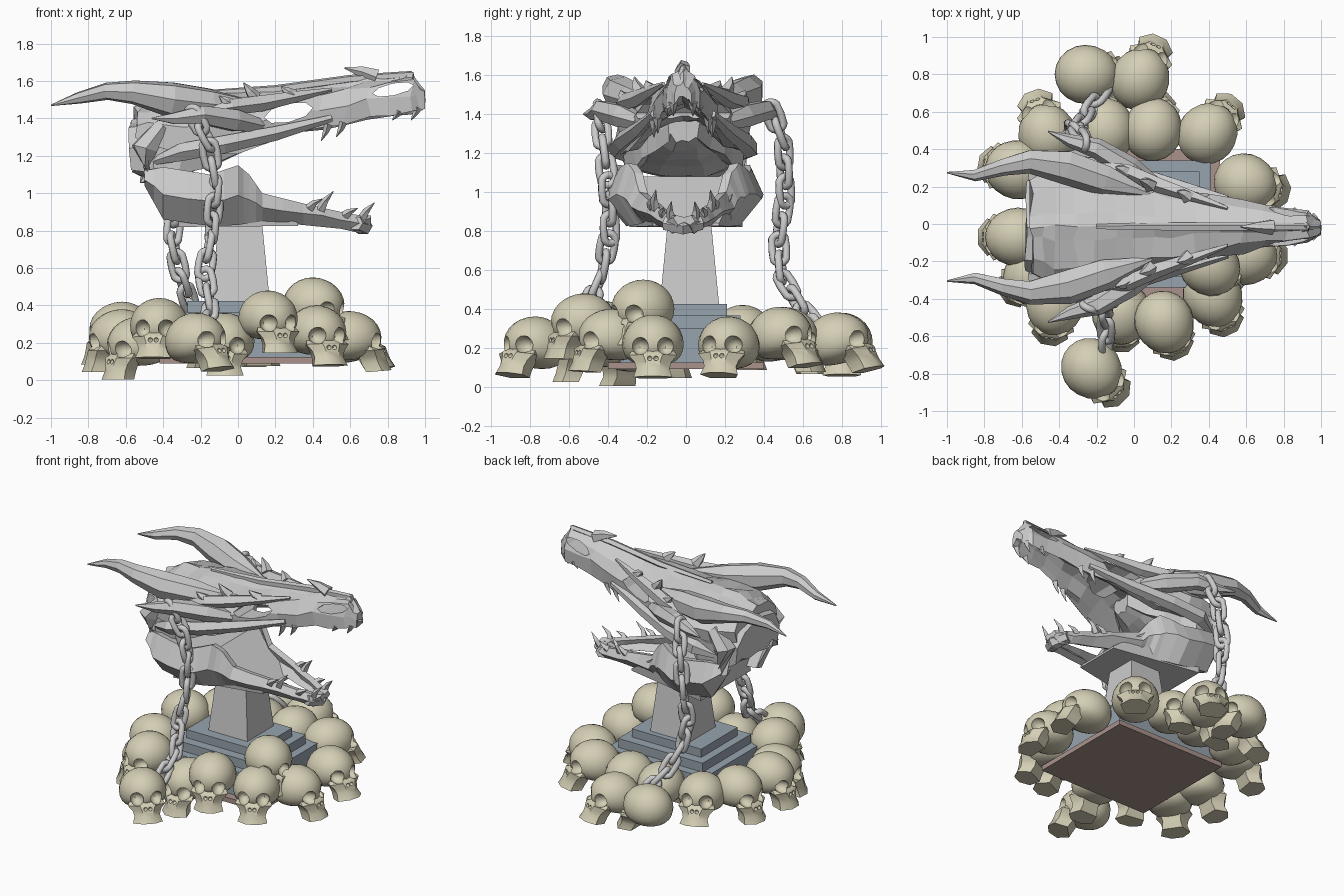
import bpy, bmesh, math, random
from mathutils import Vector, Matrix

if "Cube" in bpy.data.objects:
    bpy.data.objects.remove(bpy.data.objects["Cube"])

rnd = random.Random(4)
CY = -0.015          # mid line of the beast head


def material(name, rgb):
    m = bpy.data.materials.new(name)
    m.diffuse_color = (*rgb, 1)
    m.use_nodes = True
    m.node_tree.nodes["Principled BSDF"].inputs["Base Color"].default_value = m.diffuse_color
    return m


BONE = material("bone", (0.66, 0.62, 0.46))
SLATE = material("slate", (0.31, 0.37, 0.42))
BROWN = material("brown", (0.40, 0.29, 0.26))


def finish(bm, name, mat=None, smooth=None):
    bmesh.ops.recalc_face_normals(bm, faces=bm.faces)
    me = bpy.data.meshes.new(name)
    bm.to_mesh(me)
    bm.free()
    if smooth:
        me.polygons.foreach_set("use_smooth", [True] * len(me.polygons))
        me.set_sharp_from_angle(angle=smooth)
    if mat:
        me.materials.append(mat)
    ob = bpy.data.objects.new(name, me)
    bpy.context.collection.objects.link(ob)
    return ob


def loft(bm, rings):
    vs = [[bm.verts.new(p) for p in r] for r in rings]
    n = len(vs[0])
    for a, b in zip(vs, vs[1:]):
        for i in range(n):
            bm.faces.new((a[i], a[(i + 1) % n], b[(i + 1) % n], b[i]))
    bm.faces.new(vs[0])
    bm.faces.new(vs[-1][::-1])


def tube(bm, pts, radii, sides=6):
    pts = [Vector(p) for p in pts]
    rings = []
    for i, (p, r) in enumerate(zip(pts, radii)):
        d = pts[min(i + 1, len(pts) - 1)] - pts[max(i - 1, 0)]
        q = d.to_track_quat('Z', 'Y')
        rings.append([p + q @ Vector((r * math.cos(t), r * math.sin(t), 0))
                      for t in (math.tau * k / sides for k in range(sides))])
    loft(bm, rings)


def between(keys, n=2):
    out = []
    for a, b in zip(keys, keys[1:]):
        out += [[u + (v - u) * k / n for u, v in zip(a, b)] for k in range(n)]
    return out + [list(keys[-1])]


def box(bm, lo, hi, t=0.0):
    loft(bm, [[(lo[0] + s, lo[1] + s, z), (hi[0] - s, lo[1] + s, z), (hi[0] - s, hi[1] - s, z),
               (lo[0] + s, hi[1] - s, z)] for z, s in ((lo[2], 0), (hi[2], t))])


def cut(ob, cutter):
    m = ob.modifiers.new("cut", 'BOOLEAN')
    m.object, m.operation, m.solver = cutter, 'DIFFERENCE', 'EXACT'
    bpy.context.view_layer.update()
    dg = bpy.context.evaluated_depsgraph_get()
    me = bpy.data.meshes.new_from_object(ob.evaluated_get(dg))
    ob.modifiers.clear()
    if len(me.polygons) > len(ob.data.polygons) // 2:
        ob.data = me
    bpy.data.objects.remove(cutter)


# plinth: plate, steps, tapered post and sloped cradle
bm = bmesh.new(); box(bm, (-0.42, -0.40, 0.09), (0.46, 0.40, 0.125)); finish(bm, "base_plate", BROWN)
bm = bmesh.new()
for hx, hy, lo, hi in ((.40, .34, .12, .30), (.34, .28, .30, .365), (.28, .21, .365, .425)):
    box(bm, (.01 - hx, -hy, lo), (.01 + hx, hy, hi))
finish(bm, "stepped_base", SLATE)
bm = bmesh.new(); box(bm, (-.145, -.135, .42), (.17, .17, .83), .04); finish(bm, "post")
bm = bmesh.new()
side = [(-.32, .82, .29), (.32, .825, .17), (.32, .84, .17), (-.02, 1.08, .28), (-.30, 1.08, .29)]
loft(bm, [[(x, s * y, z) for x, z, y in side] for s in (-1, 1)])
finish(bm, "cradle")


# beast head: arched cranium with ridge and hollow palate
def head_rings(keys, palate, jitter):
    rings = []
    for x, w, top, low in between(keys):
        h = top - low
        half = [(0, top + .015), (.22 * w, top - .01), (.68 * w, top - .17 * h),
                (w, low + .48 * h), (.95 * w, low), (.75 * w, low + .02),
                (.4 * w, low + palate * .8 * h), (0, low + palate * h)]
        full = half + [(-y, z) for y, z in half[-2:0:-1]]
        j = lambda: rnd.uniform(-jitter, jitter)
        rings.append([(x + j() * 1.2, y + CY + j() * min(1, w * 6), z + j()) for y, z in full])
    return rings


bm = bmesh.new()
loft(bm, head_rings([(-.55, .25, 1.45, 1.29), (-.42, .33, 1.51, 1.24), (-.2, .34, 1.53, 1.20),
                     (0, .29, 1.53, 1.22), (.2, .23, 1.54, 1.285), (.45, .165, 1.565, 1.35),
                     (.7, .115, 1.61, 1.40), (.93, .085, 1.63, 1.43), (.995, .045, 1.55, 1.45)], .42, .012))
cranium = finish(bm, "upper_skull")
for x, z, sx, sz in ((.27, 1.43, .13, .05), (.83, 1.555, .11, .032)):   # eye and nostril openings
    bm = bmesh.new()
    loft(bm, [[(x + sx * math.cos(t), y, z + sz * math.sin(t) + .2 * sx * math.cos(t))
               for t in (math.tau * k / 8 for k in range(8))] for y in (-.5, .5)])
    cut(cranium, finish(bm, "cutter"))

bm = bmesh.new()
loft(bm, head_rings([(-.57, .24, 1.38, 1.13), (-.46, .31, 1.44, 1.08), (-.3, .31, 1.46, 1.10),
                     (-.1, .22, 1.42, 1.18), (.1, .08, 1.42, 1.27)], -.05, .014))
finish(bm, "braincase")

# horns, cheek spikes, brows, cheekbones, teeth
horns, spikes, brows, teeth, jaw = (bmesh.new() for _ in range(5))
for s in (1, -1):
    S = lambda pts: [(x, s * y + CY, z) for x, y, z in pts]
    tube(horns, S([(.1, .17, 1.48), (-.15, .25, 1.475), (-.36, .32, 1.50), (-.56, .35, 1.54), (-.70, .32, 1.545),
                   (-.85, .275, 1.51), (-1, .29, 1.47)]), (.01, .085, .095, .065, .047, .032, .004), 7)
    tube(spikes, S([(.12, .22, 1.36), (-.02, .31, 1.39), (-.2, .42, 1.42), (-.34, .46, 1.40),
                    (-.46, .51, 1.40)]), (.04, .065, .055, .035, .004), 6)
    tube(spikes, S([(.5, .15, 1.40), (.2, .23, 1.32), (-.08, .31, 1.26), (-.3, .34, 1.22),
                    (-.45, .28, 1.17)]), (.02, .04, .05, .05, .02), 5)
    tube(spikes, S([(-.4, .28, 1.36), (-.5, .28, 1.24), (-.48, .29, 1.06)]), (.05, .075, .045), 6)
    tube(brows, S([(.5, .1, 1.555), (.3, .17, 1.515), (.12, .23, 1.48), (-.04, .30, 1.46),
                   (-.2, .34, 1.43)]), (.01, .032, .045, .045, .005), 5)
    for x, y, z, h in ((.25, .16, 1.52, .05), (.05, .22, 1.51, .08), (-.08, .29, 1.47, .05)):
        tube(brows, S([(x + .04, y, z), (x + .01, y + .02, z + h * .5), (x - .02, y + .03, z + h)]), (.04, .025, .003), 5)
    for x, y, z, l in ((.96, .05, 1.46, .06), (.86, .08, 1.44, .04), (.56, .13, 1.38, .07), (.48, .15, 1.37, .08)):
        tube(teeth, S([(x, y, z), (x - .01, y, z - l * .5), (x - .035, y, z - l - .01)]), (.025, .016, .002), 4)
    for x, y, z, l in ((.66, .06, .86, .09), (.57, .1, .88, .04), (.44, .14, .91, .10), (.38, .16, .92, .05)):
        tube(teeth, S([(x, y, z), (x + .025, y + .01, z + l * .5), (x + .07, y, z + l)]), (.026, .018, .002), 4)
    # jaw arm, leaning inwards at the bottom
    rings = []
    for x, y, t, lo, hi in between([(-.5, .32, .03, 1.04, 1.12), (-.40, .38, .06, .86, 1.14),
                                    (-.15, .385, .06, .825, 1.10), (0, .32, .05, .83, 1.15),
                                    (.06, .28, .045, .84, 1.10), (.13, .25, .045, .85, 1.0),
                                    (.35, .18, .045, .83, .945), (.55, .12, .045, .81, .90),
                                    (.66, .07, .05, .785, .88), (.71, .04, .04, .83, .88)]):
        y += rnd.uniform(-.008, .008)
        m = (lo + hi) / 2 + rnd.uniform(-.015, .015)
        rings.append(S([(x, y * .76, lo), (x, y + t * .4, m), (x, y * .9, hi), (x, y * .9 - t, hi - .01),
                        (x, y - t, m), (x, y * .76 - t, lo + .02)]))
    loft(jaw, rings)
tube(jaw, [(.63, -.09 + CY, .84), (.67, CY, .825), (.63, .09 + CY, .84)], (.04, .05, .04), 6)
tube(brows, [(-.2, CY, 1.535), (.2, CY, 1.555), (.6, CY, 1.61), (.93, CY, 1.635)], (.015, .024, .024, .02), 5)
tube(brows, [(.74, CY, 1.62), (.66, CY, 1.65), (.57, CY, 1.67)], (.045, .03, .004), 5)
tube(brows, [(.91, CY, 1.6), (.93, CY, 1.65)], (.04, .01), 5)
for b, n in ((horns, "horns"), (spikes, "cheek_spikes"), (brows, "brow_ridges"), (teeth, "teeth"), (jaw, "lower_jaw")):
    finish(b, n)

# small skull, facing +x: round cranium with sockets, flared muzzle below
step = lambda v, a, b: max(0, min(1, (v - a) / (b - a)))
bm = bmesh.new()
bmesh.ops.create_uvsphere(bm, u_segments=20, v_segments=14, radius=1)
for v in bm.verts:
    x, y, z = v.co.x * .165, v.co.y * .158, v.co.z * .15
    v.co = (x + .012 * step(x, .05, .15), y, z * (1 - .25 * step(-z, .04, .15)))
small = finish(bm, "small_skull", BONE)
bm = bmesh.new()
loft(bm, [[(x0, -w * .7, z), (x1 - .05, -w, z), (x1, -w * .4, z), (x1, w * .4, z), (x1 - .05, w, z), (x0, w * .7, z)]
          for z, x0, x1, w in ((-.03, .03, .14, .10), (-.07, .03, .182, .125), (-.105, .05, .19, .095),
                               (-.14, .06, .198, .085), (-.185, .08, .215, .10))])
muzzle = finish(bm, "muzzle", BONE)
for y, z, r, x in ((.066, -.025, .045, .155), (-.066, -.025, .045, .155), (.016, -.09, .013, .19), (-.016, -.09, .013, .19)):
    for ob in (small, muzzle):
        bm = bmesh.new()
        bmesh.ops.create_uvsphere(bm, u_segments=12, v_segments=8, radius=r,
                                  matrix=Matrix.Translation((x, y, z)) @ Matrix.Diagonal((1.5, 1, 1, 1)))
        cut(ob, finish(bm, "cutter"))
bm = bmesh.new()
bm.from_mesh(small.data)
bm.from_mesh(muzzle.data)
mesh = small.data
bm.to_mesh(mesh)
bm.free()
bpy.data.objects.remove(muzzle)
mesh.polygons.foreach_set("use_smooth", [True] * len(mesh.polygons))
mesh.set_sharp_from_angle(angle=math.radians(40))

# pile of small skulls: x, y, z, facing angle, backward tilt
pile = [(-.26, .80, .23, 0, 5), (.03, .77, .23, 65, 15), (.10, .50, .26, 80, 0), (.39, .48, .26, 50, 12),
        (-.46, .47, .25, 110, 15), (-.62, .29, .27, 170, 0), (.59, .22, .21, -15, 12), (-.62, -.07, .23, 180, 0),
        (-.53, -.27, .19, 215, 0), (.59, -.17, .22, 0, 5), (.40, -.22, .40, -40, 0), (.42, -.38, .25, -65, 5),
        (.16, -.52, .33, -65, 0), (-.07, -.47, .21, -90, 0), (-.23, -.77, .21, -45, 12), (-.42, -.42, .29, -100, 5),
        (-.15, .50, .25, 100, 0)]
for i, (x, y, z, a, tilt) in enumerate(pile):
    ob = small
    if i:
        ob = bpy.data.objects.new(f"small_skull_{i + 1}", mesh.copy())
        bpy.context.collection.objects.link(ob)
    ob.location = (x, y, z)
    ob.rotation_euler = (0, math.radians(-tilt), math.radians(a))


# chains: stretched ring links following a path
def chain(name, pts, pitch=.1):
    pts = [Vector(p) for p in pts]
    bm, carry, k = bmesh.new(), 0.0, 0
    for a, b in zip(pts, pts[1:]):
        d = b - a
        q = d.to_track_quat('Z', 'X').to_matrix()
        while carry < d.length:
            c = a + d.normalized() * carry
            spin = Matrix.Rotation(math.radians(35 + 90 * k), 3, 'Z')
            grid = []
            for t in (math.tau * i / 16 for i in range(16)):
                off = .038 if math.sin(t) > .01 else (-.038 if math.sin(t) < -.01 else 0)
                ring = []
                for u in (math.tau * j / 8 for j in range(8)):
                    r = .038 + .02 * math.cos(u)
                    p = Vector((r * math.cos(t), .02 * math.sin(u), r * math.sin(t) + off))
                    ring.append(bm.verts.new(c + q @ (spin @ p)))
                grid.append(ring)
            for i in range(16):
                for j in range(8):
                    g, h = grid[i], grid[(i + 1) % 16]
                    bm.faces.new((g[j], g[(j + 1) % 8], h[(j + 1) % 8], h[j]))
            carry += pitch
            k += 1
        carry -= d.length
    finish(bm, name, None, math.radians(50))


chain("chain_front", [(-.22, -.44, 1.39), (-.16, -.43, 1.28), (-.12, -.40, 1.05), (-.14, -.39, .80),
                      (-.18, -.43, .58), (-.15, -.50, .42), (-.15, -.68, .27)])
chain("chain_back", [(-.27, .45, 1.39), (-.30, .50, 1.26), (-.33, .51, 1.0), (-.35, .475, .75),
                     (-.31, .49, .57), (-.26, .58, .42), (-.17, .70, .28), (-.13, .82, .12)])
